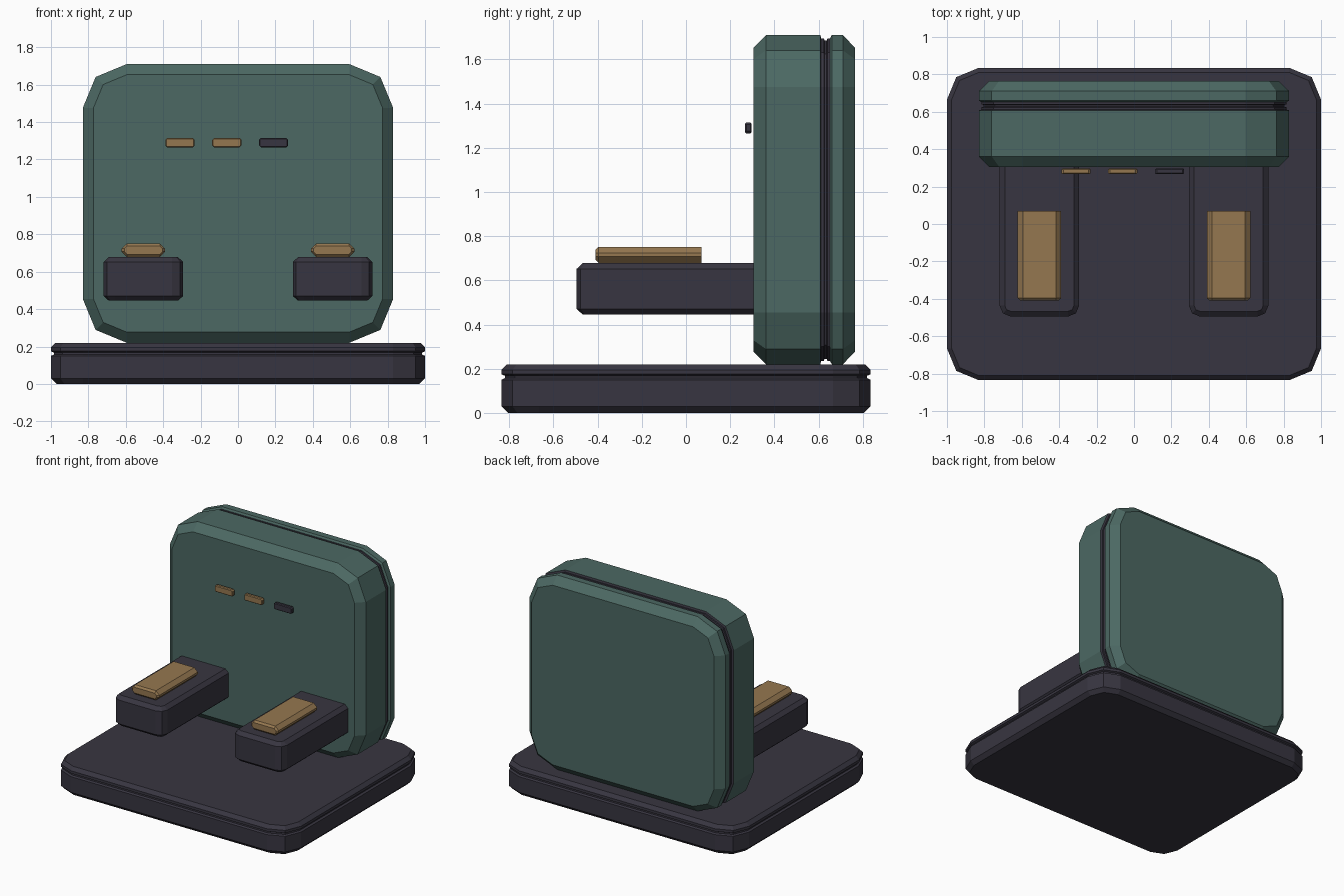
import bpy
import bmesh
from math import sin, cos, pi

if "Cube" in bpy.data.objects:
    bpy.data.objects.remove(bpy.data.objects["Cube"], do_unlink=True)


def make_material(name, rgb):
    mat = bpy.data.materials.new(name)
    mat.use_nodes = True
    mat.diffuse_color = (*rgb, 1)
    mat.node_tree.nodes["Principled BSDF"].inputs["Base Color"].default_value = (*rgb, 1)
    return mat


DARK = make_material("dark slate", (0.039, 0.036, 0.052))
TEAL = make_material("muted teal", (0.072, 0.14, 0.125))
GOLD = make_material("warm tan", (0.3, 0.186, 0.08))


def outline(half, radius, inset, segments):
    """Rounded rectangle; corner centres stay put as it is inset."""
    points = []
    r = radius - inset
    for i, (sx, sy) in enumerate([(1, 1), (-1, 1), (-1, -1), (1, -1)]):
        for k in range(segments + 1):
            a = (i + k / segments) * pi / 2
            points.append((sx * (half[0] - radius) + r * cos(a),
                           sy * (half[1] - radius) + r * sin(a)))
    return points


def slab(name, axis, centre, half, radius, rings, mats, segments=2, dark_bands=()):
    """Loft a rounded rectangle along an axis through (position, inset) rings."""
    bm = bmesh.new()
    loops = []
    for t, inset in rings:
        loop = []
        for u, v in outline(half, radius, inset, segments):
            u, v = u + centre[0], v + centre[1]
            loop.append(bm.verts.new((u, v, t) if axis == "z" else (u, t, v)))
        loops.append(loop)
    n = len(loops[0])
    for band, (a, b) in enumerate(zip(loops, loops[1:])):
        for i in range(n):
            j = (i + 1) % n
            face = bm.faces.new((a[i], a[j], b[j], b[i]))
            face.material_index = int(band in dark_bands)
    bm.faces.new(loops[0])
    bm.faces.new(loops[-1])
    bmesh.ops.recalc_face_normals(bm, faces=bm.faces)
    mesh = bpy.data.meshes.new(name)
    bm.to_mesh(mesh)
    bm.free()
    for mat in mats:
        mesh.materials.append(mat)
    obj = bpy.data.objects.new(name, mesh)
    bpy.context.collection.objects.link(obj)
    return obj


# Base plate with a shallow groove
slab("base", "z", (0, 0), (1, 0.835), 0.17,
     [(0, 0.03), (0.03, 0), (0.15, 0), (0.157, 0.015), (0.168, 0.015),
      (0.175, 0), (0.195, 0), (0.22, 0.025)], [DARK])

# Upright back panel with a dark seam running round it
slab("backrest", "y", (0, 0.965), (0.83, 0.745), 0.235,
     [(0.305, 0.057), (0.362, 0), (0.608, 0), (0.612, 0.015), (0.624, 0.015),
      (0.627, 0.025), (0.637, 0.025), (0.64, 0.015), (0.652, 0.015),
      (0.66, 0), (0.71, 0), (0.765, 0.057)],
     [TEAL, DARK], dark_bands=range(2, 8))

# Armrests and their pads, one on each side
for side, sign in (("left", 1), ("right", -1)):
    x = sign * 0.506
    slab(side + "_arm", "z", (x, -0.05), (0.213, 0.445), 0.06,
         [(0.445, 0.028), (0.47, 0), (0.652, 0), (0.678, 0.028)], [DARK])
    slab(side + "_arm_pad", "y", (x, 0.715), (0.116, 0.036), 0.028,
         [(-0.41, 0.014), (-0.396, 0), (0.07, 0)], [GOLD], segments=1)

# Row of indicator bars just in front of the back panel
for i, mat in enumerate((GOLD, GOLD, DARK)):
    slab("indicator_bar_%d" % (i + 1), "y", (-0.31 + i * 0.25, 1.29), (0.078, 0.025), 0.01,
         [(0.267, 0.005), (0.273, 0), (0.291, 0), (0.296, 0.005)], [mat], segments=1)
